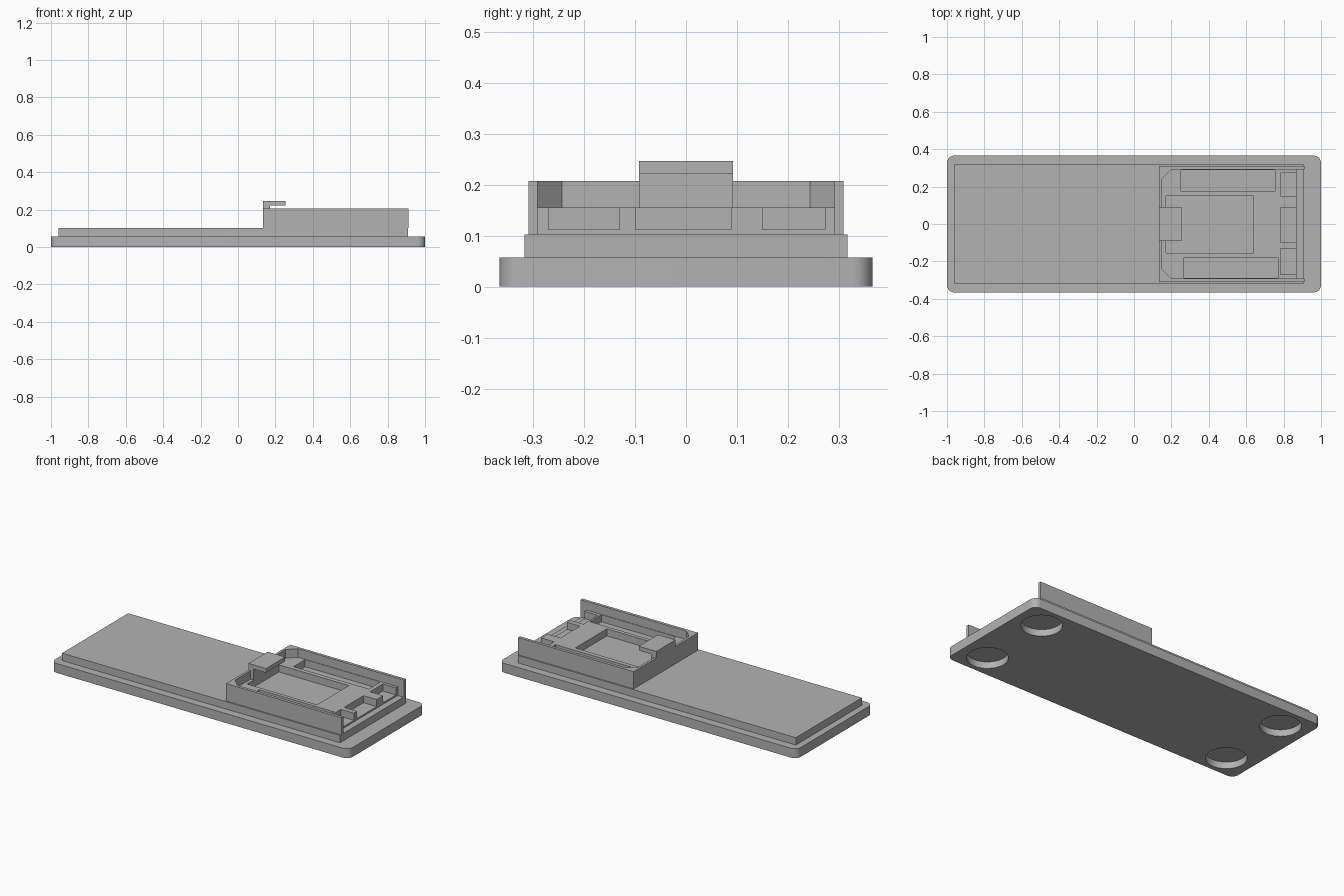
import bpy
import bmesh
from math import radians

cube = bpy.data.objects.get("Cube")
if cube:
    bpy.data.objects.remove(cube, do_unlink=True)

# Single grey plastic
grey = bpy.data.materials.new("plain grey")
grey.use_nodes = True
colour = (0.45, 0.45, 0.45, 1)
grey.diffuse_color = colour
grey.node_tree.nodes["Principled BSDF"].inputs["Base Color"].default_value = colour


def finish(name, bm):
    bmesh.ops.recalc_face_normals(bm, faces=bm.faces)
    mesh = bpy.data.meshes.new(name)
    bm.to_mesh(mesh)
    bm.free()
    mesh.materials.append(grey)
    obj = bpy.data.objects.new(name, mesh)
    bpy.context.collection.objects.link(obj)
    return obj


def prism(name, outline, z0, z1):
    """Extrude a plan outline from z0 to z1."""
    bm = bmesh.new()
    face = bm.faces.new([bm.verts.new((x, y, z0)) for x, y in outline])
    top = bmesh.ops.extrude_face_region(bm, geom=[face])["geom"]
    verts = [v for v in top if isinstance(v, bmesh.types.BMVert)]
    bmesh.ops.translate(bm, verts=verts, vec=(0, 0, z1 - z0))
    return finish(name, bm)


def box(name, x0, x1, y0, y1, z0, z1):
    return prism(name, [(x0, y0), (x1, y0), (x1, y1), (x0, y1)], z0, z1)


def disc(name, x, y, radius, z0, z1):
    bm = bmesh.new()
    bmesh.ops.create_cone(bm, cap_ends=True, segments=48, radius1=radius,
                          radius2=radius, depth=z1 - z0)
    bmesh.ops.translate(bm, verts=bm.verts, vec=(x, y, (z0 + z1) / 2))
    return finish(name, bm)


def activate(obj):
    bpy.ops.object.select_all(action='DESELECT')
    obj.select_set(True)
    bpy.context.view_layer.objects.active = obj


def cut(obj, cutters):
    activate(obj)
    for cutter in cutters:
        mod = obj.modifiers.new("cut", 'BOOLEAN')
        mod.operation = 'DIFFERENCE'
        mod.solver = 'EXACT'
        mod.object = cutter
        bpy.ops.object.modifier_apply(modifier=mod.name)
        bpy.data.objects.remove(cutter, do_unlink=True)


BASE_TOP, DECK_TOP, PLATFORM_TOP, WALL_TOP = 0.057, 0.102, 0.155, 0.207
POCKET_FLOOR = 0.112

# Base plate with rounded corners and four round pockets for feet underneath
base = box("base_plate", -1, 1, -0.366, 0.366, 0, BASE_TOP)
bm = bmesh.new()
bm.from_mesh(base.data)
uprights = [e for e in bm.edges if abs(e.verts[0].co.z - e.verts[1].co.z) > 0.01]
bmesh.ops.bevel(bm, geom=uprights, offset=0.04, segments=8, profile=0.5,
                affect='EDGES')
bm.to_mesh(base.data)
bm.free()
cut(base, [disc("foot_cutter", sx * 0.835, sy * 0.226, 0.112, -0.02, 0.04)
           for sx in (-1, 1) for sy in (-1, 1)])
activate(base)
bpy.ops.object.shade_smooth_by_angle(angle=radians(30))

# Long deck on the base
box("deck", -0.96, 0.908, -0.317, 0.317, BASE_TOP, DECK_TOP)

# Three-sided wall with chamfered inner corners
half = [(0.912, 0.291), (0.2, 0.291), (0.15, 0.243)]
outer = [(0.135, -0.309), (0.912, -0.309)]
inner = [(x, -y) for x, y in half] + half[::-1]
prism("housing_wall", outer + inner + [(0.912, 0.309), (0.135, 0.309)],
      DECK_TOP, WALL_TOP)

# Platform inside the wall, with a centre pocket, side slots and end notches
platform = box("platform", 0.145, 0.87, -0.291, 0.291, DECK_TOP, PLATFORM_TOP)
pockets = [
    (0.17, 0.64, -0.155, 0.149),
    (0.25, 0.755, 0.176, 0.288),
    (0.267, 0.77, -0.288, -0.178),
    (0.782, 0.9, 0.15, 0.273),
    (0.782, 0.9, -0.099, 0.088),
    (0.782, 0.9, -0.27, -0.13),
]
cut(platform, [box("pocket_cutter", *p, POCKET_FLOOR, 0.2) for p in pockets])

# Overhanging retaining clip
box("clip_stem", 0.135, 0.17, -0.092, 0.092, PLATFORM_TOP, 0.221)
box("clip_lip", 0.135, 0.253, -0.092, 0.092, 0.221, 0.247)
